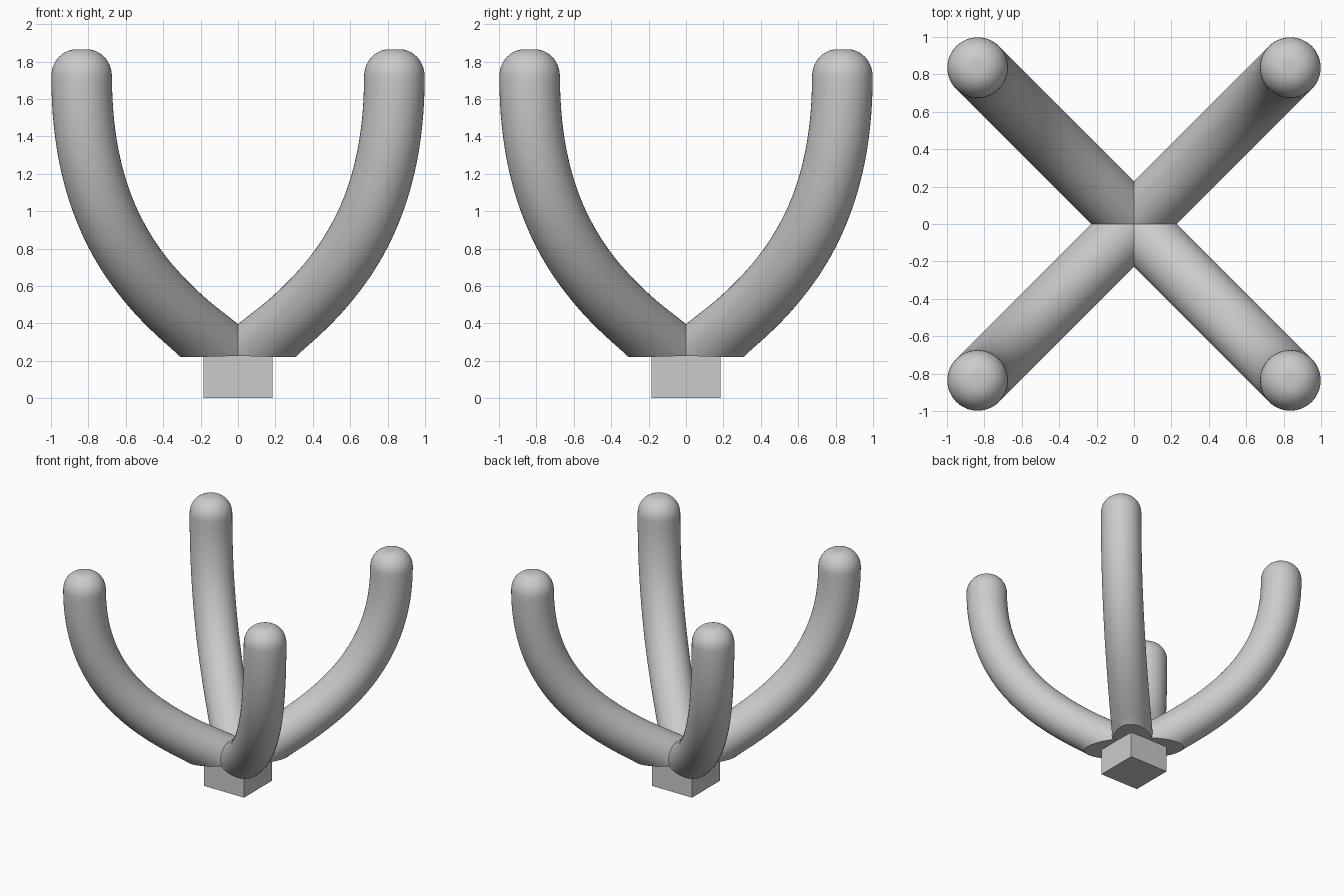
import bpy, bmesh, math
from mathutils import Vector, Matrix
from mathutils.geometry import interpolate_bezier

if "Cube" in bpy.data.objects:
    bpy.data.objects.remove(bpy.data.objects["Cube"])

R = 0.162          # tube radius
SEG = 48           # tube sides
Q = math.sqrt(2)   # arms run along the diagonals


def build_arm(name, angle):
    # centre line in a vertical plane, from the hub out and up to the tip
    p = [Vector((x * Q, 0, z)) for x, z in
         ((0.04, 0.22), (0.42, 0.51), (0.836, 0.85), (0.836, 1.72))]
    path = interpolate_bezier(p[0], p[1], p[2], p[3], 40)
    side = Vector((0, 1, 0))
    bm = bmesh.new()
    rings = []

    def add_ring(points):
        rings.append([bm.verts.new(v) for v in points])

    def circle(c, tangent, r):
        up = tangent.cross(side)
        return [c + r * (math.cos(a) * side + math.sin(a) * up)
                for a in (2 * math.pi * i / SEG for i in range(SEG))]

    for i, c in enumerate(path):
        if i == 0:
            t = (p[1] - p[0]).normalized()
            # foot: slide the ring along the tube onto a nearly level cut
            n = Vector((0.028, 0, 1))
            foot = [v + t * ((0.231 - n.dot(v)) / n.dot(t))
                    for v in circle(c, t, R)]
            add_ring(foot)
            reach = max(v.x for v in foot)
        else:
            t = (path[min(i + 1, 39)] - path[i - 1]).normalized()
            if i == 39:
                t = Vector((0, 0, 1))
            pts = circle(c, t, R)
            # skip rings that would dip under the foot cut
            if min(v.z for v in pts) > 0.24:
                add_ring(pts)
    # rounded tip
    for k in range(1, 11):
        a = k / 10 * math.pi / 2
        add_ring(circle(p[3] + Vector((0, 0, 0.145 * math.sin(a))),
                        Vector((0, 0, 1)), 0.03 + (R - 0.03) * math.cos(a)))
    for lo, hi in zip(rings, rings[1:]):
        for i in range(SEG):
            j = (i + 1) % SEG
            bm.faces.new((lo[i], lo[j], hi[j], hi[i]))
    bm.faces.new(rings[0])
    bm.faces.new(rings[-1])
    bmesh.ops.recalc_face_normals(bm, faces=bm.faces)
    bm.transform(Matrix.Rotation(angle, 4, 'Z'))
    me = bpy.data.meshes.new(name)
    bm.to_mesh(me)
    bm.free()
    ob = bpy.data.objects.new(name, me)
    bpy.context.collection.objects.link(ob)
    bpy.ops.object.select_all(action='DESELECT')
    ob.select_set(True)
    bpy.context.view_layer.objects.active = ob
    bpy.ops.object.shade_smooth_by_angle(angle=math.radians(35))


# four curved arms
for k, label in enumerate(("back_right", "back_left", "front_left", "front_right")):
    build_arm("arm_" + label, math.radians(45 + 90 * k))

# square base block
bpy.ops.mesh.primitive_cube_add(size=1, location=(0, 0, 0.115))
base = bpy.context.object
base.name = "base_block"
base.scale = (0.37, 0.37, 0.23)
